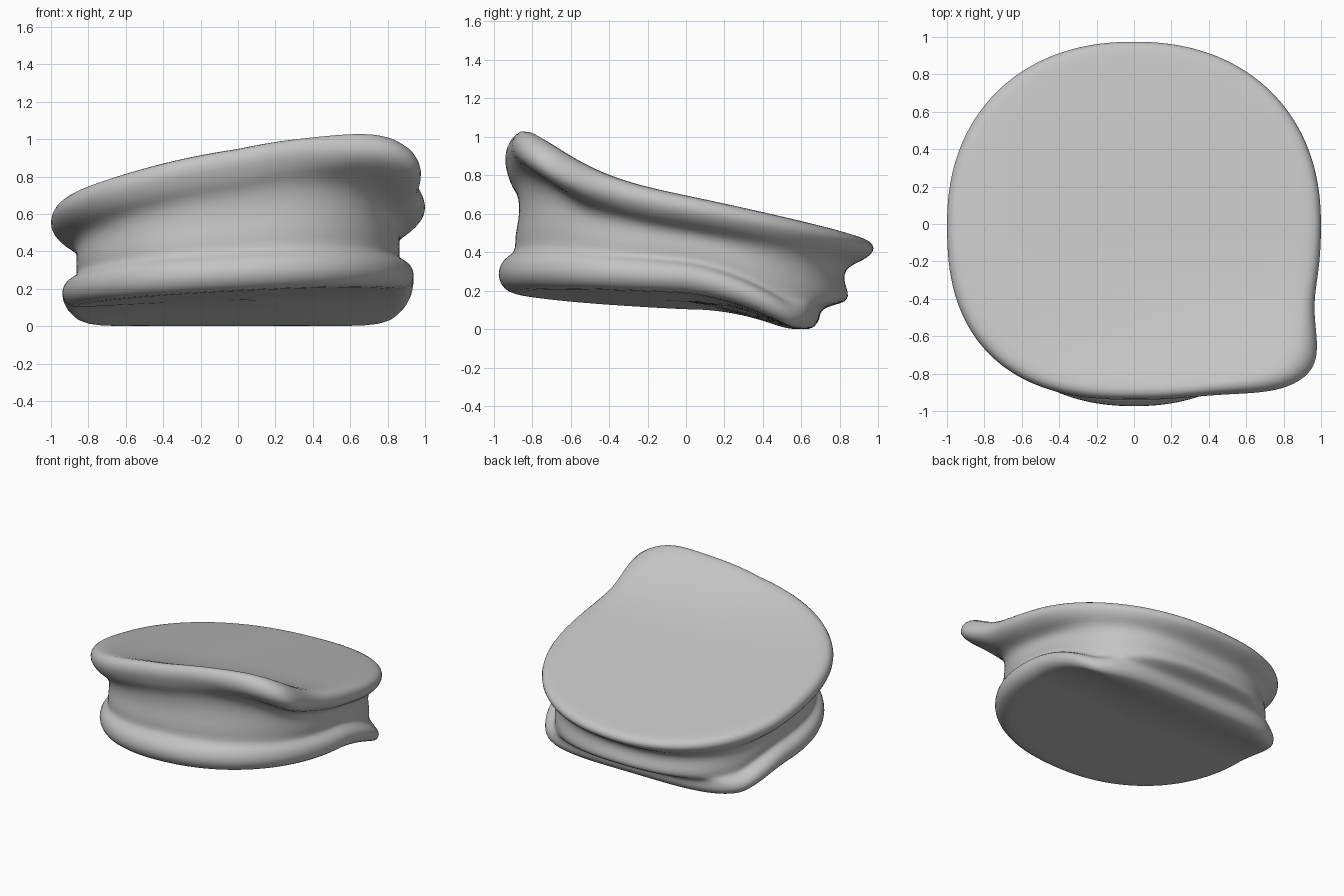
import bpy
import bmesh
from math import sin, cos, pi, exp, radians

cube = bpy.data.objects.get("Cube")
if cube:
    bpy.data.objects.remove(cube, do_unlink=True)

SEGMENTS = 120


def superellipse(a, half_x, front, back, n_front, n_back):
    """Radius at angle a of an outline whose front and back halves differ."""
    depth, n = (back, n_back) if sin(a) > 0 else (front, n_front)
    return (abs(cos(a) / half_x) ** n + abs(sin(a) / depth) ** n) ** (-1 / n)


# Outlines: crown rim with one pulled-out corner, waist, squared-off lower lip
def horn(a):
    d = a - radians(-40)
    return exp(-(d / radians(11 if d > 0 else 17)) ** 2)


def rim(a):
    return superellipse(a, 1.005, .945, .98, 2.5, 2.2) + .19 * horn(a)


def waist(a):
    return superellipse(a, .86, .865, .82, 2.4, 2.7)


def lip(a):
    return superellipse(a, .94, .975, .695, 2.2, 4)


# Sloping top and bottom surfaces
def top_z(x, y):
    f = max(0, -y) ** 3
    tilt = x * (.04 + .25 * f)
    if x < 0:
        tilt = .75 * tilt - .02 * x ** 4
    return .66 - .21 * y + .165 * f + tilt


def bottom_z(x, y):
    b = max(0, y)
    return max(0, .145 - .05 * y - .4 * b * b + .05 * x * min(1, 1 - y / .7))


def section(a):
    """Points (radius, z) from the middle of the top round to the bottom."""
    c, s = cos(a), sin(a)
    r, w, l = rim(a), waist(a), lip(a)
    h = horn(a)
    inner = r - .06 - .06 * h
    t = top_z(inner * c, inner * s)
    depth = .15 - .04 * s + .05 * h
    rim_low = t - depth
    b = bottom_z(l * c, l * s)
    thick = .145 - .03 * l * s
    p = b + thick
    gap = rim_low - p
    ridge = w + .02 * s * s

    def mix(m, q, e):
        return q + (e - q) * m

    # Top surface
    points = []
    for k in (.08, .25, .4, .55, .7, .8, .9):
        q = inner * k
        points.append((q, top_z(q * c, q * s)))
    # Rounded rim
    points += [
        (inner, t),
        (mix(.7, inner, r), t - .12 * depth),
        (r, t - .42 * depth),
        (r - .015, t - .7 * depth),
        (mix(.6, w, r), rim_low),
        (mix(.15, w, r), rim_low - .12 * gap),
    ]
    # Waist, then the ridge at its foot
    points += [
        (w, rim_low - .32 * gap),
        (w + .005, rim_low - .52 * gap),
        (ridge + .005, p + .28 * gap),
        (ridge, p + .12 * gap),
        (mix(.25, ridge, l), p + .04 * gap),
    ]
    # Lower lip
    points += [
        (mix(.8, w, l), p - .01),
        (l, p - .35 * thick),
        (l, p - .6 * thick),
        (l - .025, b + .12 * thick),
    ]
    # Underside
    for k in (.93, .85, .7, .5, .3, .08):
        points.append((l * k, bottom_z(l * k * c, l * k * s)))
    return points


def build_cap_body():
    bm = bmesh.new()
    columns = []
    for i in range(SEGMENTS):
        a = -pi + 2 * pi * i / SEGMENTS
        columns.append([bm.verts.new((q * cos(a), q * sin(a), z))
                        for q, z in section(a)])
    for i, col in enumerate(columns):
        nxt = columns[(i + 1) % SEGMENTS]
        for j in range(len(col) - 1):
            bm.faces.new((col[j], col[j + 1], nxt[j + 1], nxt[j]))
    bm.faces.new([col[0] for col in columns])
    bm.faces.new([col[-1] for col in columns])
    bmesh.ops.recalc_face_normals(bm, faces=bm.faces)
    for f in bm.faces:
        f.smooth = True
    mesh = bpy.data.meshes.new("cap_body")
    bm.to_mesh(mesh)
    bm.free()
    obj = bpy.data.objects.new("cap_body", mesh)
    bpy.context.collection.objects.link(obj)
    smooth = obj.modifiers.new("smooth_surface", "SUBSURF")
    smooth.levels = smooth.render_levels = 1
    return obj


# Single grey material
grey = bpy.data.materials.new("plain grey")
grey.use_nodes = True
colour = (.55, .55, .55, 1)
grey.diffuse_color = colour
for node in grey.node_tree.nodes:
    if node.type == "BSDF_PRINCIPLED":
        node.inputs["Base Color"].default_value = colour

cap_body = build_cap_body()
cap_body.data.materials.append(grey)
